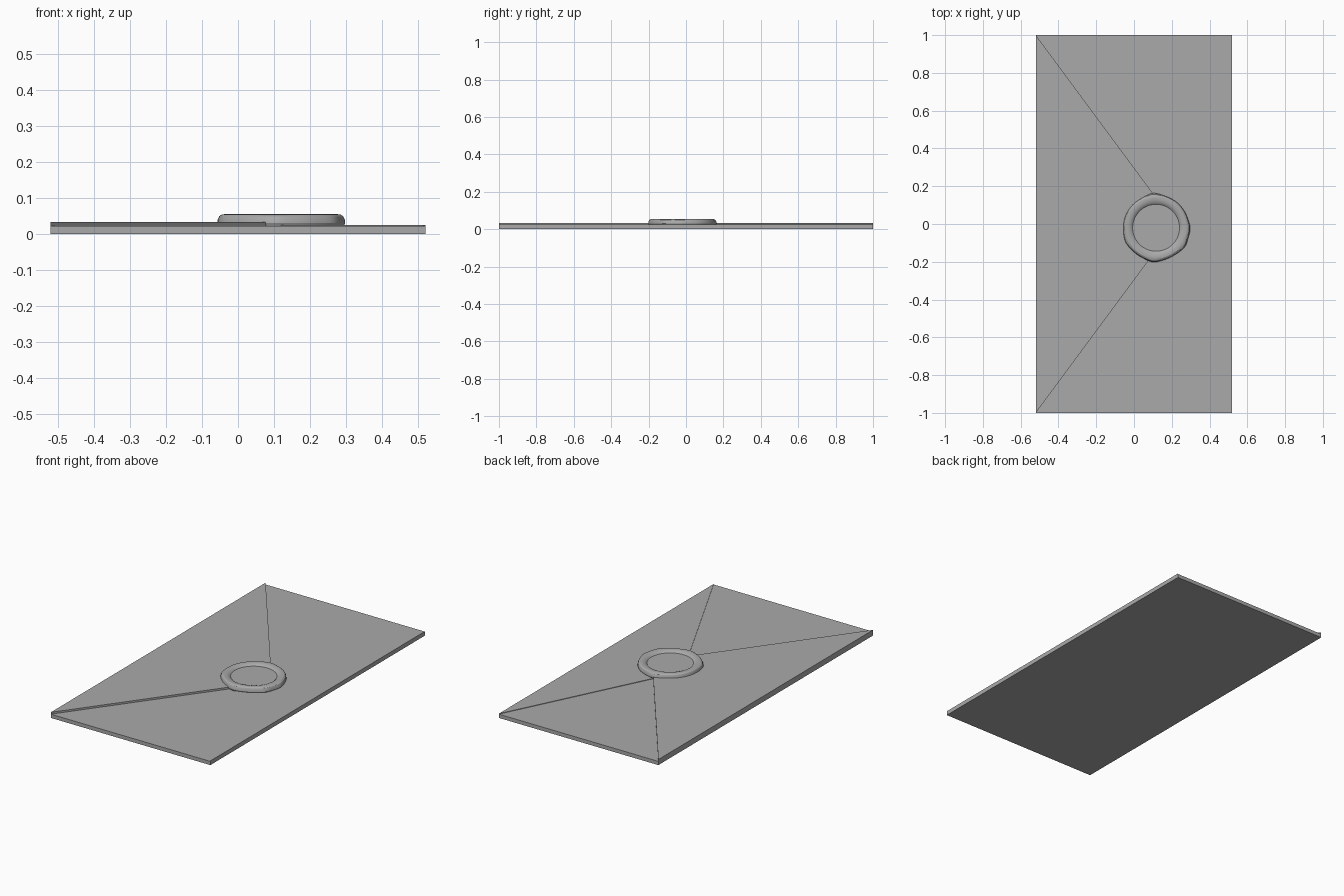
import bpy, bmesh, math

old = bpy.data.objects.get("Cube")
if old:
    bpy.data.objects.remove(old, do_unlink=True)

W, L = 0.52, 1.0          # half width and half length
BASE, LOWER, UPPER = 0.022, 0.025, 0.033

grey = bpy.data.materials.new("paper grey")
grey.use_nodes = True
colour = (0.4, 0.4, 0.4, 1)
grey.diffuse_color = colour
grey.node_tree.nodes["Principled BSDF"].inputs["Base Color"].default_value = colour


def finish(name, bm):
    bmesh.ops.recalc_face_normals(bm, faces=bm.faces[:])
    mesh = bpy.data.meshes.new(name)
    bm.to_mesh(mesh)
    bm.free()
    mesh.materials.append(grey)
    obj = bpy.data.objects.new(name, mesh)
    bpy.context.collection.objects.link(obj)
    return obj


def slab(name, outline, z0, z1):
    """Extrude a flat outline from z0 up to z1."""
    bm = bmesh.new()
    face = bm.faces.new([bm.verts.new((x, y, z0)) for x, y in outline])
    up = bmesh.ops.extrude_face_region(bm, geom=[face], use_keep_orig=True)
    for v in up["geom"]:
        if isinstance(v, bmesh.types.BMVert):
            v.co.z = z1
    return finish(name, bm)


# Envelope body with a lower flap and a thicker closing flap over it
slab("envelope_body", [(-W, -L), (W, -L), (W, L), (-W, L)], 0, BASE)
slab("lower_flap", [(W, -L), (W, L), (0.02, 0)], BASE, LOWER)
slab("closing_flap", [(-W, L), (-W, -L), (0.22, 0)], BASE, UPPER)

# Wax seal: a rounded rim with an uneven outer edge around a flat centre
CX, CY, INNER = 0.117, -0.02, 0.124
LUMPS = [(95, 0.010), (-3, 0.007), (-33, 0.009), (-95, 0.009), (205, 0.005)]


def outer_radius(deg):
    r = 0.174
    for centre, size in LUMPS:
        d = (deg - centre + 180) % 360 - 180
        r += size * math.exp(-(d / 13) ** 2)
    return r


# Rim section: fraction of rim width, height
SECTION = [(0.93, 0.022), (1.0, 0.030), (0.98, 0.040), (0.90, 0.049),
           (0.76, 0.054), (0.55, 0.055), (0.32, 0.053), (0.13, 0.049), (0, 0.043)]
N = 72
bm = bmesh.new()
rings = []
for f, z in SECTION:
    ring = []
    for i in range(N):
        deg = 360 * i / N
        a = math.radians(deg)
        r = INNER + f * (outer_radius(deg) - INNER)
        ring.append(bm.verts.new((CX + r * math.cos(a), CY + r * math.sin(a), z)))
    rings.append(ring)
for low, high in zip(rings, rings[1:]):
    for i in range(N):
        j = (i + 1) % N
        bm.faces.new((low[i], low[j], high[j], high[i]))
bm.faces.new(rings[0])
bm.faces.new(rings[-1])
seal = finish("wax_seal", bm)

bpy.ops.object.select_all(action="DESELECT")
seal.select_set(True)
bpy.context.view_layer.objects.active = seal
bpy.ops.object.shade_smooth_by_angle(angle=math.radians(28))
